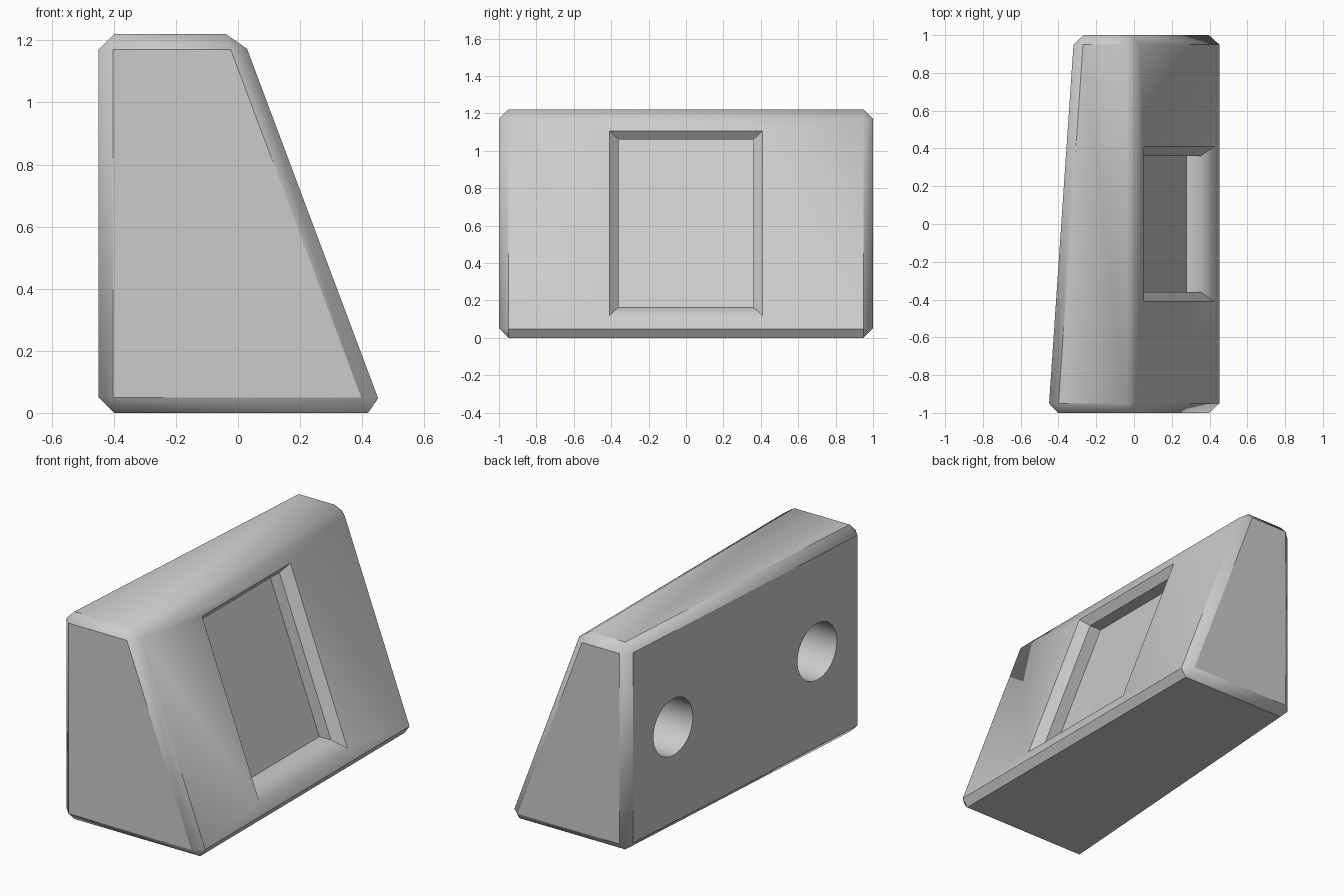
import bpy
import bmesh
from math import radians, pi
from mathutils import Matrix

HEIGHT = 1.22
EDGE = 0.05       # chamfer width
FOOT, LEAN = 0.469, 0.375

if "Cube" in bpy.data.objects:
    bpy.data.objects.remove(bpy.data.objects["Cube"], do_unlink=True)


def slope_x(z):
    return FOOT - LEAN * z


def make_object(name, bm):
    bmesh.ops.recalc_face_normals(bm, faces=bm.faces)
    mesh = bpy.data.meshes.new(name)
    bm.to_mesh(mesh)
    bm.free()
    ob = bpy.data.objects.new(name, mesh)
    bpy.context.collection.objects.link(ob)
    return ob


def loft(rings):
    """Closed solid through a list of four-point rings."""
    bm = bmesh.new()
    loops = [[bm.verts.new(p) for p in ring] for ring in rings]
    for a, b in zip(loops, loops[1:]):
        for i in range(4):
            j = (i + 1) % 4
            bm.faces.new((a[i], a[j], b[j], b[i]))
    bm.faces.new(loops[0])
    bm.faces.new(loops[-1])
    return bm


def end_profile(y, back_x):
    return [(back_x, y, 0), (FOOT, y, 0),
            (slope_x(HEIGHT), y, HEIGHT), (back_x, y, HEIGHT)]


def pocket_ring(grow, shift):
    y, z0, z1 = 0.36 + grow, 0.165 - grow * 0.94, 1.06 + grow * 0.94
    return [(slope_x(z) + shift, s * y, z)
            for s, z in ((-1, z0), (1, z0), (1, z1), (-1, z1))]


# Wedge body, tapered along its length, with chamfered edges
bm = loft([end_profile(-1, -0.453), end_profile(1, -0.317)])
bmesh.ops.bevel(bm, geom=bm.edges[:], offset=EDGE, segments=1,
                affect='EDGES', clamp_overlap=True)
body = make_object("wedge_body", bm)

# Recess in the sloping face, with a flared mouth
cutters = [make_object("recess_cutter", loft([
    pocket_ring(0, -0.13), pocket_ring(0, -0.054), pocket_ring(2 * EDGE, 0.054)]))]

# Pair of blind round holes in the upright face
for side in (-1, 1):
    bm = bmesh.new()
    bmesh.ops.create_cone(
        bm, cap_ends=True, segments=48, radius1=0.167, radius2=0.167, depth=0.8,
        matrix=Matrix.Translation((-0.35, side * 0.61, 0.61))
        @ Matrix.Rotation(pi / 2, 4, 'Y'))
    cutters.append(make_object("hole_cutter", bm))

bpy.ops.object.select_all(action='DESELECT')
body.select_set(True)
bpy.context.view_layer.objects.active = body
for cutter in cutters:
    cutter.hide_render = True
    mod = body.modifiers.new("cut", 'BOOLEAN')
    mod.operation = 'DIFFERENCE'
    mod.solver = 'EXACT'
    mod.object = cutter
    bpy.ops.object.modifier_apply(modifier=mod.name)
    bpy.data.objects.remove(cutter, do_unlink=True)

bpy.ops.object.shade_smooth_by_angle(angle=radians(40))

# Plain grey finish
grey = bpy.data.materials.new("light_grey")
grey.use_nodes = True
colour = (0.6, 0.6, 0.6, 1)
grey.diffuse_color = colour
grey.node_tree.nodes["Principled BSDF"].inputs["Base Color"].default_value = colour
body.data.materials.clear()
body.data.materials.append(grey)
